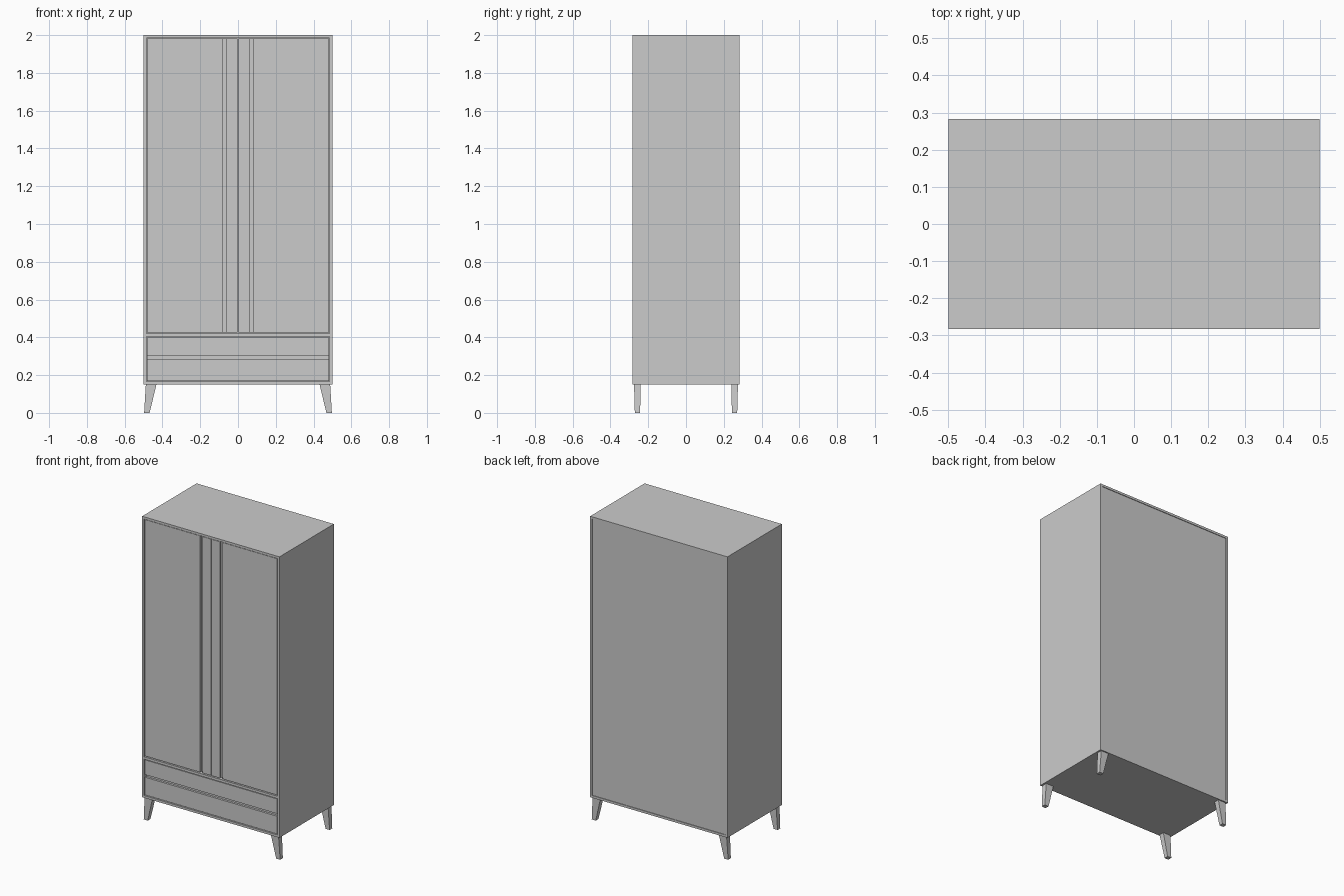
import bpy, bmesh

if "Cube" in bpy.data.objects:
    bpy.data.objects.remove(bpy.data.objects["Cube"])

grey = bpy.data.materials.new("plain_grey")
grey.diffuse_color = (0.6, 0.6, 0.6, 1)
grey.use_nodes = True
grey.node_tree.nodes["Principled BSDF"].inputs["Base Color"].default_value = grey.diffuse_color

W, D = 0.5, 0.283            # half width, half depth
Z0, Z1, T = 0.15, 2.0, 0.015  # carcass bottom, top, board thickness
FRONT = -D + 0.004           # face of the doors and drawers
BACK = FRONT + 0.02
GROOVE = FRONT + 0.014       # floor of the finger grooves


def loft(name, ring_a, ring_b):
    """Closed solid between two matching rings of points."""
    bm = bmesh.new()
    a = [bm.verts.new(p) for p in ring_a]
    b = [bm.verts.new(p) for p in ring_b]
    bm.faces.new(a)
    bm.faces.new(b)
    n = len(a)
    for i in range(n):
        j = (i + 1) % n
        bm.faces.new((a[i], a[j], b[j], b[i]))
    bmesh.ops.recalc_face_normals(bm, faces=bm.faces)
    me = bpy.data.meshes.new(name)
    bm.to_mesh(me)
    bm.free()
    me.materials.append(grey)
    ob = bpy.data.objects.new(name, me)
    bpy.context.collection.objects.link(ob)
    return ob


def rect(x0, x1, y0, y1, z):
    return [(x0, y0, z), (x1, y0, z), (x1, y1, z), (x0, y1, z)]


def box(name, x0, x1, y0, y1, z0, z1):
    return loft(name, rect(x0, x1, y0, y1, z0), rect(x0, x1, y0, y1, z1))


# Carcass boards
box("top_board", -W, W, -D, D, Z1 - T, Z1)
box("bottom_board", -W, W, -D, D, Z0, Z0 + T)
box("divider_shelf", -W + T, W - T, -D, D - 0.012, 0.404, 0.420)
box("back_panel", -W + T, W - T, D - 0.012, D - 0.004, Z0 + T, Z1 - T)

for s, side in ((-1, "left"), (1, "right")):
    x0, x1 = sorted((s * W, s * (W - T)))
    box(side + "_side_board", x0, x1, -D, D, Z0 + T, Z1 - T)

    # Door with a full-height finger groove near the centre
    prof = [(0.0015, BACK), (0.0015, FRONT), (0.063, FRONT), (0.063, GROOVE),
            (0.081, GROOVE), (0.081, FRONT), (0.481, FRONT), (0.481, BACK)]
    loft(side + "_door", [(s * x, y, 0.425) for x, y in prof],
         [(s * x, y, 1.981) for x, y in prof])

    # Splayed tapered legs
    for f, end in ((-1, "front"), (1, "back")):
        foot = rect(0.468, 0.497, 0.243, 0.271, 0)
        head = rect(0.432, 0.488, 0.240, 0.275, Z0)
        place = lambda ring: [(s * x, f * y, z) for x, y, z in ring]
        loft(f"{end}_{side}_leg", place(foot), place(head))

# Drawer fronts: the lower one carries the recessed finger groove
X = 0.481
lower = [(BACK, 0.169), (FRONT, 0.169), (FRONT, 0.285), (GROOVE, 0.285),
         (GROOVE, 0.300), (BACK, 0.300)]
upper = [(BACK, 0.302), (FRONT, 0.302), (FRONT, 0.399), (BACK, 0.399)]
for name, prof in (("lower_drawer", lower), ("upper_drawer", upper)):
    loft(name, [(-X, y, z) for y, z in prof], [(X, y, z) for y, z in prof])
